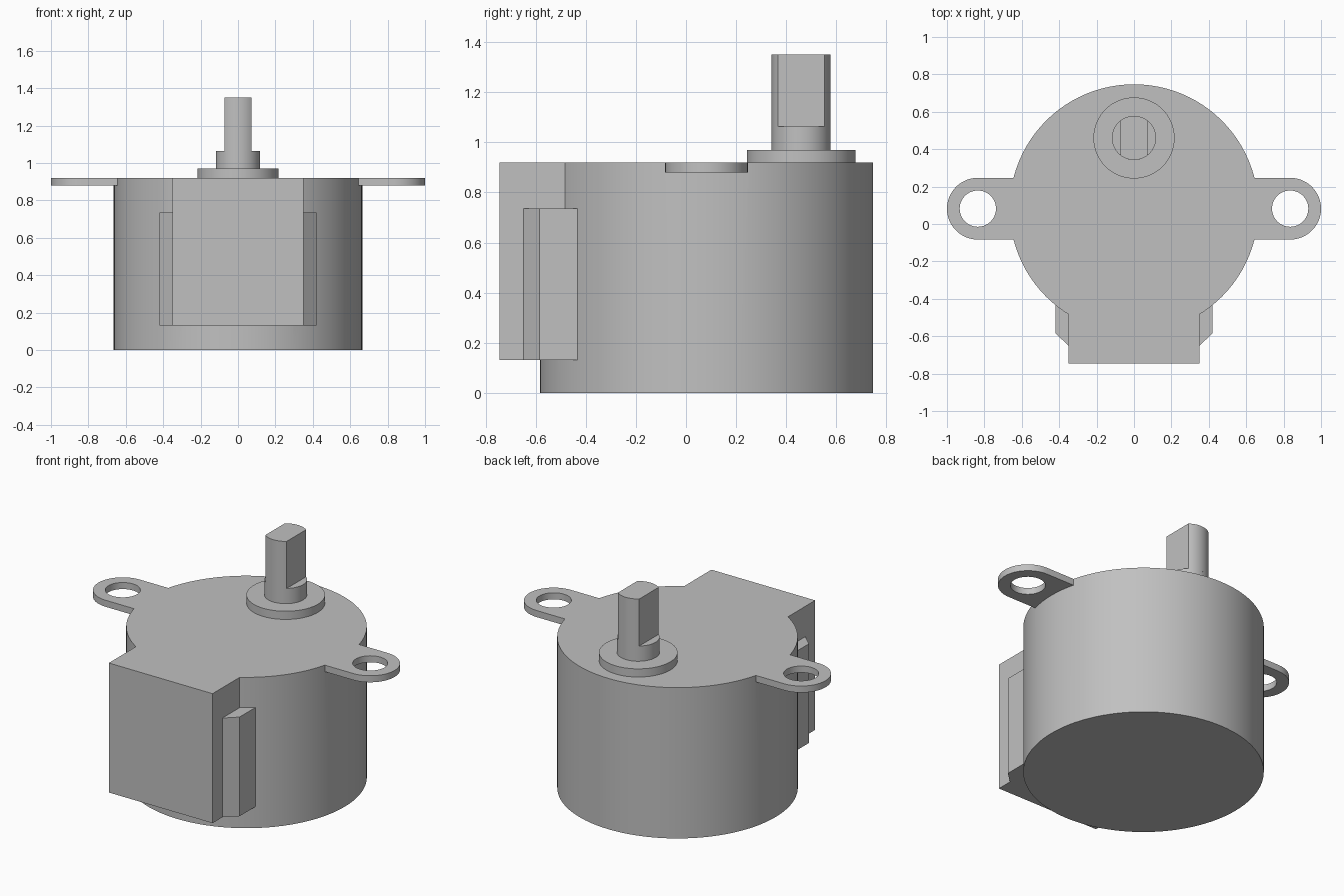
import bpy, bmesh, math
from math import pi, sin, cos, asin

if "Cube" in bpy.data.objects:
    bpy.data.objects.remove(bpy.data.objects["Cube"])

grey = bpy.data.materials.new("metal grey")
grey.diffuse_color = (0.53, 0.53, 0.53, 1)
grey.use_nodes = True
grey.node_tree.nodes["Principled BSDF"].inputs["Base Color"].default_value = grey.diffuse_color

CY = 0.082      # motor can centre (y)
R = 0.665       # motor can radius
TOP = 0.92
SHAFT_Y = 0.46


def arc(cx, cy, r, a0, a1, n):
    return [(cx + r * cos(a0 + (a1 - a0) * i / n), cy + r * sin(a0 + (a1 - a0) * i / n))
            for i in range(n + 1)]


def circle(cx, cy, r, n=64):
    return arc(cx, cy, r, 0, 2 * pi, n)[:-1]


def prism(name, outline, z0, z1):
    """Extrude a flat outline from z0 to z1."""
    bm = bmesh.new()
    face = bm.faces.new([bm.verts.new((x, y, z0)) for x, y in outline])
    ext = bmesh.ops.extrude_face_region(bm, geom=[face])
    for v in ext["geom"]:
        if isinstance(v, bmesh.types.BMVert):
            v.co.z = z1
    bmesh.ops.recalc_face_normals(bm, faces=bm.faces)
    mesh = bpy.data.meshes.new(name)
    bm.to_mesh(mesh)
    bm.free()
    mesh.materials.append(grey)
    obj = bpy.data.objects.new(name, mesh)
    bpy.context.collection.objects.link(obj)
    return obj


def combine(target, tool, operation):
    """Apply a boolean and discard the tool."""
    mod = target.modifiers.new("cut", 'BOOLEAN')
    mod.operation = operation
    mod.solver = 'EXACT'
    mod.object = tool
    bpy.context.view_layer.objects.active = target
    bpy.ops.object.modifier_apply(modifier=mod.name)
    bpy.data.objects.remove(tool)


def smooth(obj):
    bpy.ops.object.select_all(action='DESELECT')
    obj.select_set(True)
    bpy.context.view_layer.objects.active = obj
    bpy.ops.object.shade_smooth_by_angle(angle=math.radians(25))


# Round motor can
housing = prism("motor_housing", circle(0, CY, R, 96), 0, TOP)

# Connector block on the front
block = prism("connector_block", [(-0.35, -0.745), (0.35, -0.745), (0.35, -0.3), (-0.35, -0.3)],
              0.13, TOP)
combine(housing, block, 'UNION')

# Side wings of the block, and mounting ears with screw holes
for s in (-1, 1):
    wing = prism("block_wing", [(s * x, y) for x, y in
                 [(0.3, -0.65), (0.35, -0.65), (0.42, -0.585), (0.42, -0.40), (0.3, -0.40)]],
                 0.13, 0.735)
    combine(housing, wing, 'UNION')
    tip = [(s * x, y) for x, y in arc(0.835, CY, 0.165, -pi / 2, pi / 2, 24)]
    ear = prism("mounting_ear", tip + [(s * 0.5, CY + 0.165), (s * 0.5, CY - 0.165)], 0.88, TOP)
    hole = prism("screw_hole", circle(s * 0.835, CY, 0.097, 48), 0.8, 1.0)
    combine(ear, hole, 'DIFFERENCE')
    combine(housing, ear, 'UNION')
smooth(housing)

# Raised bearing collar
smooth(prism("shaft_collar", circle(0, SHAFT_Y, 0.217), TOP, 0.97))

# Output shaft: round base, then two flats
SR, FLAT = 0.118, 0.072
smooth(prism("shaft_base", circle(0, SHAFT_Y, SR, 48), 0.97, 1.063))
a = asin(FLAT / SR)
flats = (arc(0, SHAFT_Y, SR, pi / 2 - a, pi / 2 + a, 12)
         + arc(0, SHAFT_Y, SR, 3 * pi / 2 - a, 3 * pi / 2 + a, 12))
smooth(prism("shaft_flats", flats, 1.063, 1.35))
